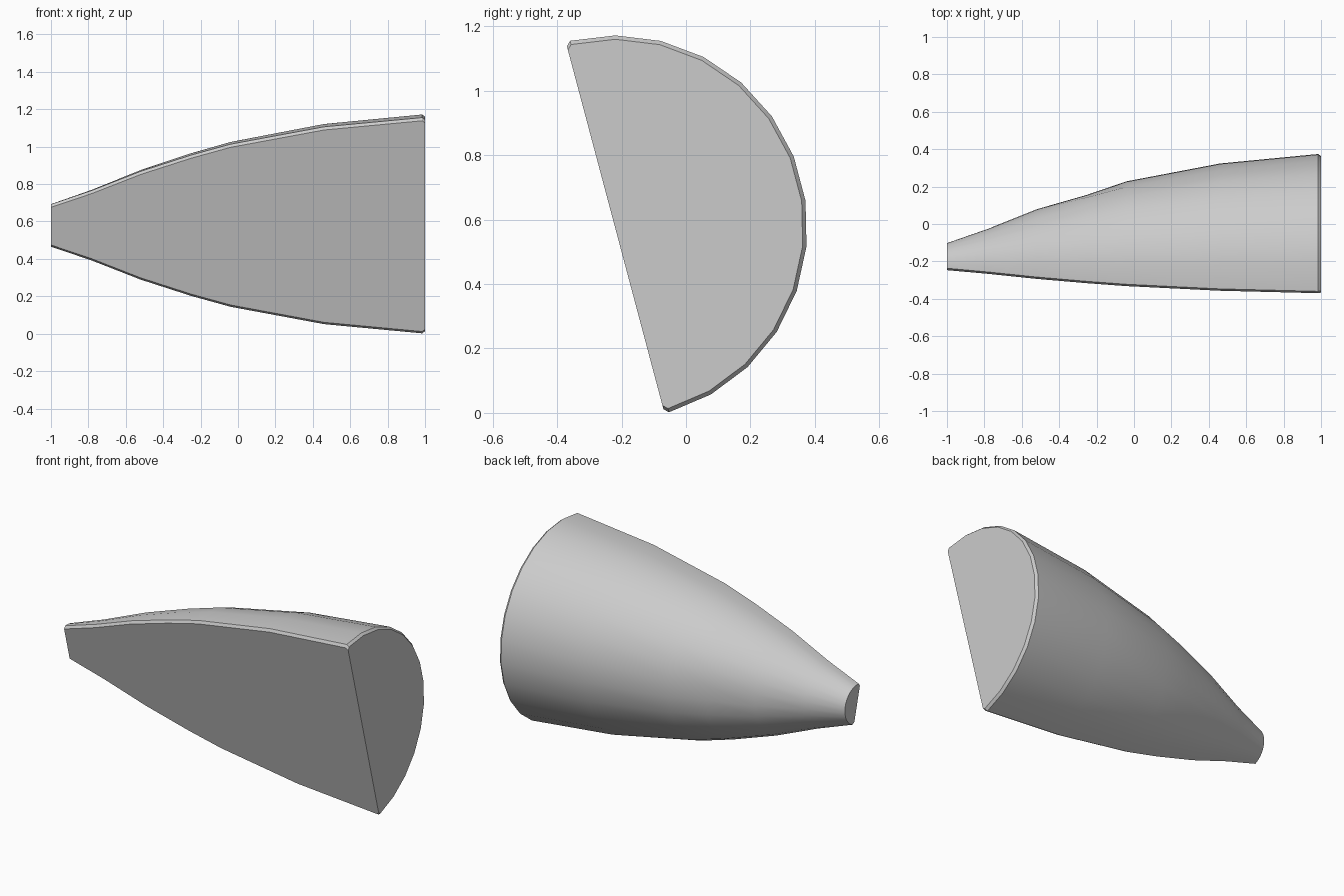
import bpy
import bmesh
from math import radians, cos, sin, pi
from mathutils import Vector

cube = bpy.data.objects.get("Cube")
if cube:
    bpy.data.objects.remove(cube, do_unlink=True)

# Single grey material
grey = bpy.data.materials.new("plain_grey")
grey.use_nodes = True
colour = (0.6, 0.6, 0.6, 1)
grey.diffuse_color = colour
grey.node_tree.nodes["Principled BSDF"].inputs["Base Color"].default_value = colour

# Tilted cross-section axes: out of the flat cut, and along it
TILT = radians(14.9)
OUT = Vector((0, cos(TILT), sin(TILT)))
ALONG = Vector((0, -sin(TILT), cos(TILT)))
CENTRE = Vector((0, -0.22, 0.575))
BEVEL = 0.014
STEPS = 13

# Nose profile: position along x, radius
PROFILE = [(-1, 0.118), (-0.78, 0.195), (-0.52, 0.30), (-0.25, 0.39),
           (-0.04, 0.45), (0.46, 0.546), (0.985, 0.597), (1, 0.585)]
DENT_X = -0.25


def section(bm, x, r):
    """Half-disc ring: bevelled flat edge, then the arc, then the other edge."""
    start = BEVEL / r
    points = [(0, BEVEL - r)]
    for i in range(STEPS + 1):
        a = -pi / 2 + start + (pi - 2 * start) * i / STEPS
        dented = x == DENT_X and i in (5, 6)
        rr = r - 0.012 if dented else r
        points.append((rr * cos(a), rr * sin(a)))
    points.append((0, r - BEVEL))
    return [bm.verts.new(CENTRE + Vector((x, 0, 0)) + OUT * u + ALONG * v)
            for u, v in points]


bm = bmesh.new()
rings = [section(bm, x, r) for x, r in PROFILE]

# Curved shell
for a, b in zip(rings, rings[1:]):
    for i in range(len(a) - 1):
        bm.faces.new((a[i], b[i], b[i + 1], a[i + 1]))

# End caps and the flat cut side
bm.faces.new(rings[0])
bm.faces.new(rings[-1])
bm.faces.new([r[0] for r in rings] + [r[-1] for r in reversed(rings)])
bmesh.ops.recalc_face_normals(bm, faces=bm.faces)

mesh = bpy.data.meshes.new("half_nose_cone")
bm.to_mesh(mesh)
bm.free()
mesh.materials.append(grey)
cone = bpy.data.objects.new("half_nose_cone", mesh)
bpy.context.collection.objects.link(cone)

# Smooth shell with crisp cut edges
bpy.ops.object.select_all(action="DESELECT")
cone.select_set(True)
bpy.context.view_layer.objects.active = cone
bpy.ops.object.shade_smooth_by_angle(angle=radians(30))
